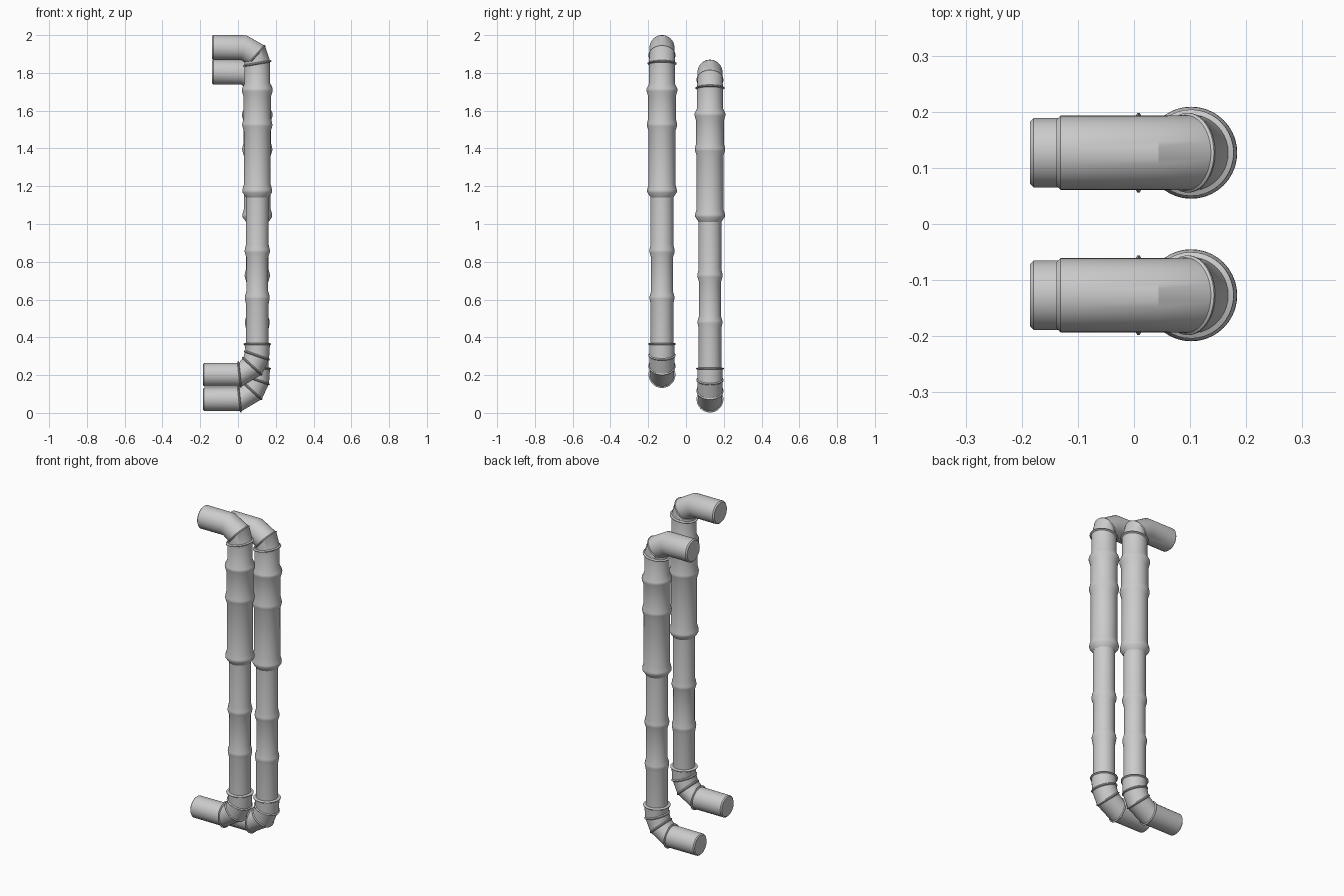
import bpy, bmesh, math
from mathutils import Vector

if "Cube" in bpy.data.objects:
    bpy.data.objects.remove(bpy.data.objects["Cube"])

SEG = 40
CX = 0.102      # x of the upright shafts


def sweep(name, y, dz, rings):
    """Skin circular rings (x, z, heading in degrees, radius, mitre stretch)."""
    bm = bmesh.new()
    loops = []
    for x, z, ang, r, s in rings:
        a = math.radians(ang)
        side = Vector((-math.sin(a), 0, math.cos(a)))
        c = Vector((x, y, z + dz))
        loops.append([bm.verts.new(c + side * (r * s * math.cos(t)) + Vector((0, r * math.sin(t), 0)))
                      for t in (2 * math.pi * i / SEG for i in range(SEG))])
    for a, b in zip(loops, loops[1:]):
        for i in range(SEG):
            j = (i + 1) % SEG
            bm.faces.new((a[i], a[j], b[j], b[i]))
    bm.faces.new(loops[0])
    bm.faces.new(loops[-1])
    bmesh.ops.recalc_face_normals(bm, faces=bm.faces)
    me = bpy.data.meshes.new(name)
    bm.to_mesh(me)
    bm.free()
    ob = bpy.data.objects.new(name, me)
    bpy.context.collection.objects.link(ob)
    bpy.ops.object.select_all(action='DESELECT')
    ob.select_set(True)
    bpy.context.view_layer.objects.active = ob
    bpy.ops.object.shade_smooth_by_angle(angle=math.radians(28))


def lip(x, z, ang, r0, r1, lip_r, w=0.006, s=1.0):
    """Thin raised seam around the pipe at one point."""
    a = math.radians(ang)
    dx, dz = math.cos(a) * w, math.sin(a) * w
    return [(x - dx, z - dz, ang, r0, s), (x - dx * .3, z - dz * .3, ang, lip_r, s),
            (x + dx * .3, z + dz * .3, ang, lip_r, s), (x + dx, z + dz, ang, r1, s)]


# upright joints: height, radius below, radius above, bulge radius
JOINTS = [(0.61, 0.060, 0.058, 0.066), (0.857, 0.058, 0.060, 0.067),
          (1.175, 0.060, 0.071, 0.079), (1.525, 0.071, 0.073, 0.080),
          (1.71, 0.073, 0.068, 0.082)]


def shaft_rings():
    rings = [(CX, 0.36, 90, 0.060, 1)]
    for z, r0, r1, rb in JOINTS:
        for d, r in ((-0.034, r0), (-0.008, rb - 0.001), (0.0, rb), (0.008, rb - 0.001), (0.034, r1)):
            rings.append((CX, z + d, 90, r, 1))
    rings.append((CX, 1.86, 90, 0.068, 1))
    return rings


def lower_elbow():
    r = [(-0.185, 0.202, 0, 0.056, 1), (-0.179, 0.202, 0, 0.062, 1)]
    r += lip(0.008, 0.203, 6, 0.063, 0.064, 0.071, 0.005)
    r += lip(0.075, 0.247, 48, 0.065, 0.066, 0.071)
    r += lip(0.100, 0.304, 71, 0.066, 0.066, 0.072)
    r += lip(CX, 0.365, 90, 0.067, 0.060, 0.074)
    return r


def upper_elbow():
    r = [(CX, 1.835, 94, 0.068, 1)]
    r += lip(CX, 1.850, 100, 0.068, 0.068, 0.077)
    r += lip(0.096, 1.893, 138, 0.067, 0.067, 0.071, 0.005)
    r += [(0.030, 1.934, 168, 0.066, 1.01), (-0.131, 1.934, 180, 0.066, 1),
          (-0.138, 1.934, 180, 0.059, 1)]
    return r


# two identical pipes, the rear one set lower
for tag, y, dz in (("front", -0.127, 0.0), ("rear", 0.127, -0.13)):
    sweep(tag + "_shaft", y, dz, shaft_rings())
    sweep(tag + "_lower_elbow", y, dz, lower_elbow())
    sweep(tag + "_upper_elbow", y, dz, upper_elbow())
